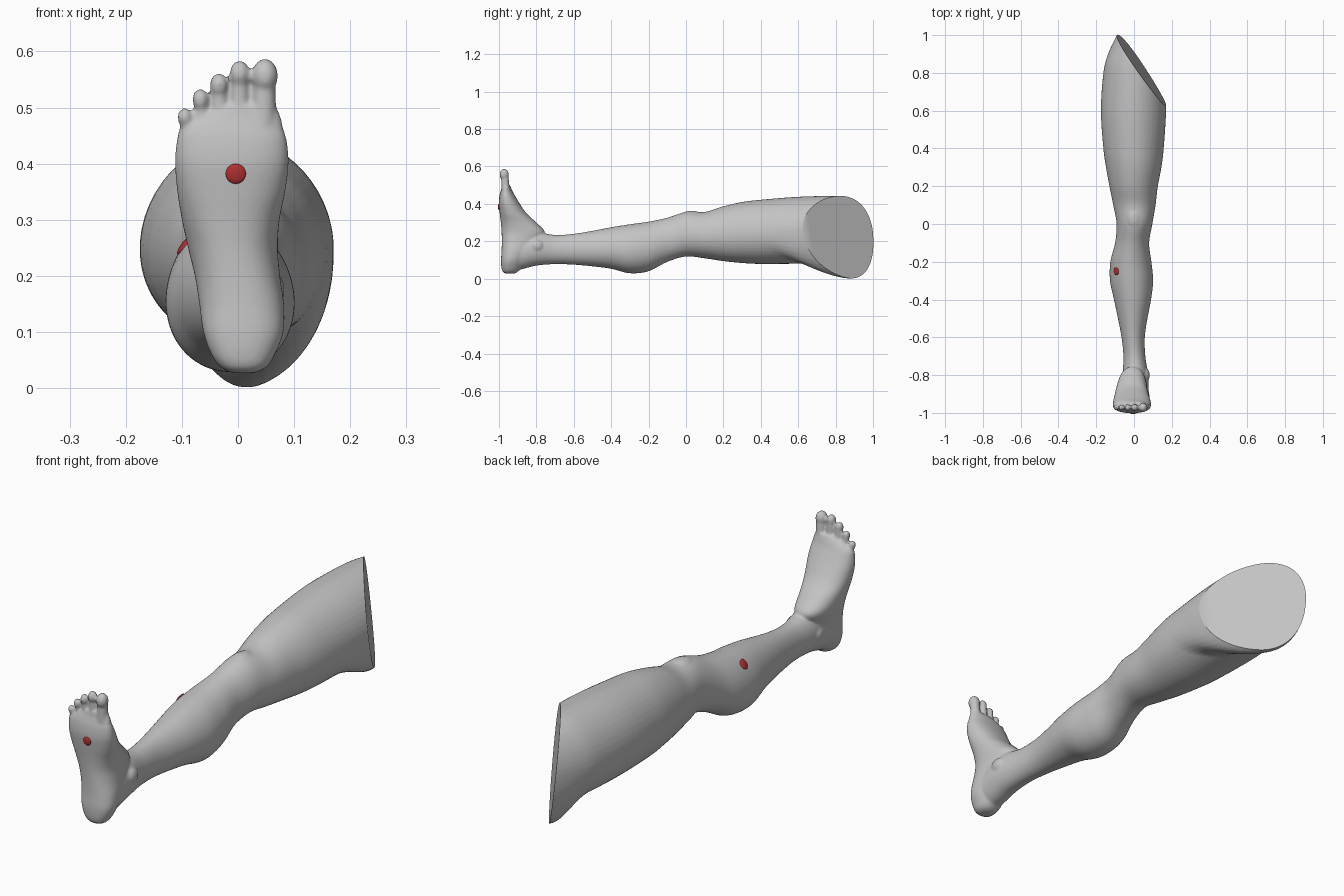
import bpy, bmesh, math
from mathutils import Vector, Matrix

if "Cube" in bpy.data.objects:
    bpy.data.objects.remove(bpy.data.objects["Cube"])


def material(name, rgb):
    m = bpy.data.materials.new(name)
    m.diffuse_color = (*rgb, 1)
    m.use_nodes = True
    m.node_tree.nodes["Principled BSDF"].inputs["Base Color"].default_value = m.diffuse_color
    return m


grey = material("plain grey", (0.55, 0.55, 0.55))
red = material("marker red", (0.45, 0.03, 0.03))
N = 48


def refine(rows, steps=5):
    """Catmull-Rom interpolation between the section rows."""
    out = []
    for i in range(len(rows) - 1):
        a, b, c, d = rows[max(i - 1, 0)], rows[i], rows[i + 1], rows[min(i + 2, len(rows) - 1)]
        for s in range(steps):
            t = s / steps
            out.append([0.5 * (2 * q + (r - p) * t + (2 * p - 5 * q + 4 * r - w) * t * t
                               + (3 * q - p - 3 * r + w) * t ** 3) for p, q, r, w in zip(a, b, c, d)])
    return out + [list(rows[-1])]


def loft(bm, rows, place, power=2.0, egg=0.0):
    """Skin rounded sections given as (station, x min, x max, depth min, depth max)."""
    rings = []
    for s, x0, x1, d0, d1 in refine(rows):
        ring = []
        for k in range(N):
            t = 2 * math.pi * k / N
            c, n = [math.copysign(abs(v) ** (2 / power), v) for v in (math.cos(t), math.sin(t))]
            x = (x0 + x1) / 2 + (x1 - x0) / 2 * c * (1 - egg * n)
            ring.append(bm.verts.new(place(x, (d0 + d1) / 2 + (d1 - d0) / 2 * n, s)))
        rings.append(ring)
    for a, b in zip(rings, rings[1:]):
        for k in range(N):
            bm.faces.new((a[k], a[(k + 1) % N], b[(k + 1) % N], b[k]))
    bm.faces.new(rings[0])
    bm.faces.new(rings[-1])


def ball(bm, centre, scale, tilt=0.0):
    m = Matrix.Translation(centre) @ Matrix.Rotation(tilt, 4, 'X') @ Matrix.Diagonal((*scale, 1))
    bmesh.ops.create_uvsphere(bm, u_segments=24, v_segments=16, radius=1, matrix=m)


bm = bmesh.new()

# Thigh, knee, calf and ankle: y, x min, x max, z min, z max
leg_rows = [
    (1.06, -.05, .17, .10, .40), (1.0, -.09, .17, .09, .43), (.9, -.137, .17, .08, .44),
    (.8, -.162, .17, .08, .443), (.6, -.175, .17, .08, .438), (.4, -.162, .157, .079, .422),
    (.3, -.148, .145, .084, .41), (.2, -.13, .126, .094, .387), (.1, -.11, .114, .109, .357),
    (0, -.092, .097, .119, .357), (-.1, -.10, .08, .09, .326), (-.2, -.125, .092, .04, .305),
    (-.3, -.127, .101, .029, .291), (-.4, -.106, .09, .053, .275), (-.5, -.085, .071, .066, .256),
    (-.6, -.066, .057, .075, .24), (-.7, -.056, .06, .078, .234), (-.8, -.06, .075, .07, .25),
    (-.88, -.062, .077, .05, .25), (-.94, -.058, .075, .04, .24)]
loft(bm, leg_rows, lambda x, d, s: (x, s, d), egg=0.06)

# Foot from heel to ball: z, x min, x max, y sole, y instep
foot_rows = [
    (.027, -.012, .03, -.965, -.92), (.037, -.03, .05, -.98, -.90), (.06, -.047, .065, -.987, -.88),
    (.1, -.061, .08, -.989, -.86), (.15, -.068, .081, -.986, -.82), (.2, -.076, .074, -.985, -.78),
    (.25, -.088, .07, -.986, -.755), (.3, -.099, .073, -.99, -.80), (.35, -.107, .083, -.996, -.853),
    (.4, -.111, .089, -1.001, -.888), (.44, -.108, .086, -.998, -.912),
    (.465, -.10, .079, -.992, -.926), (.485, -.073, .075, -.986, -.935), (.505, -.03, .066, -.983, -.944)]
loft(bm, foot_rows, lambda x, d, s: (x, d, s), power=2.3, egg=0.12)

# Toes: x, tip height, radius, root height
for x, top, r, root in [(.048, .586, .0235, .47), (.003, .583, .018, .46), (-.034, .561, .0162, .45),
                        (-.067, .533, .0148, .44), (-.095, .499, .0132, .42)]:
    rx = x * 0.93
    ball(bm, (x, -.972, top - r * 1.25), (r, r * 1.05, r * 1.3))
    a, b = Vector((rx, -.965, root)), Vector((x, -.969, top - r))
    rot = (b - a).to_track_quat('Z', 'Y').to_matrix().to_4x4()
    bmesh.ops.create_cone(bm, cap_ends=True, segments=24, radius1=r, radius2=r * .8,
                          depth=(b - a).length, matrix=Matrix.Translation((a + b) / 2) @ rot)

# Kneecap and ankle bones
ball(bm, (.0, .03, .325), (.045, .07, .038))
ball(bm, (.058, -.80, .175), (.025, .04, .035))
ball(bm, (-.045, -.81, .155), (.022, .035, .03))
bmesh.ops.recalc_face_normals(bm, faces=bm.faces)
raw = bpy.data.meshes.new("leg_blend")
bm.to_mesh(raw)
bm.free()

# Fuse everything into one smooth skin
leg = bpy.data.objects.new("leg", raw)
bpy.context.collection.objects.link(leg)
mod = leg.modifiers.new("fuse", 'REMESH')
mod.mode, mod.voxel_size = 'VOXEL', 0.0048
mod = leg.modifiers.new("soften", 'SMOOTH')
mod.factor, mod.iterations = 0.5, 7
fused = bpy.data.meshes.new_from_object(leg.evaluated_get(bpy.context.evaluated_depsgraph_get()))
leg.modifiers.clear()
leg.data = fused

# Flare the underside towards the slanted cut, then cut and close it
cut_co, cut_no = Vector((-.09, 1.0, .24)), Vector((.82, .572, .1)).normalized()
bm = bmesh.new()
bm.from_mesh(fused)
for v in bm.verts:
    inside = (cut_co - v.co).dot(cut_no)
    if v.co.y > .4 and inside < .14 and v.co.z < .26:
        t = min(1, (.14 - inside) / .14)
        v.co.z -= (.26 - v.co.z) / .18 * .078 * t * t * (3 - 2 * t)
bmesh.ops.bisect_plane(bm, geom=bm.verts[:] + bm.edges[:] + bm.faces[:], plane_co=cut_co,
                       plane_no=cut_no, clear_outer=True)
bmesh.ops.holes_fill(bm, edges=[e for e in bm.edges if e.is_boundary], sides=0)
bmesh.ops.recalc_face_normals(bm, faces=bm.faces)
bm.to_mesh(fused)
bm.free()
fused.materials.clear()
fused.materials.append(grey)


def smooth(ob):
    bpy.ops.object.select_all(action='DESELECT')
    ob.select_set(True)
    bpy.context.view_layer.objects.active = ob
    bpy.ops.object.shade_smooth_by_angle(angle=math.radians(40))


smooth(leg)
bpy.context.view_layer.update()


# Round markers resting on the skin
def marker(name, start, direction, radius):
    hit, co, no, _ = leg.ray_cast(Vector(start), Vector(direction).normalized())
    if not hit:
        co, no = Vector(start), -Vector(direction)
    b = bmesh.new()
    m = Matrix.Translation(co) @ no.to_track_quat('Z', 'Y').to_matrix().to_4x4() \
        @ Matrix.Diagonal((radius, radius, .006, 1))
    bmesh.ops.create_uvsphere(b, u_segments=32, v_segments=16, radius=1, matrix=m)
    me = bpy.data.meshes.new(name)
    b.to_mesh(me)
    b.free()
    me.materials.append(red)
    ob = bpy.data.objects.new(name, me)
    bpy.context.collection.objects.link(ob)
    smooth(ob)


marker("sole_marker", (-.004, -1.3, .382), (0, 1, 0), .018)
marker("shin_marker", (-.24, -.25, .383), (.75, 0, -.66), .021)
